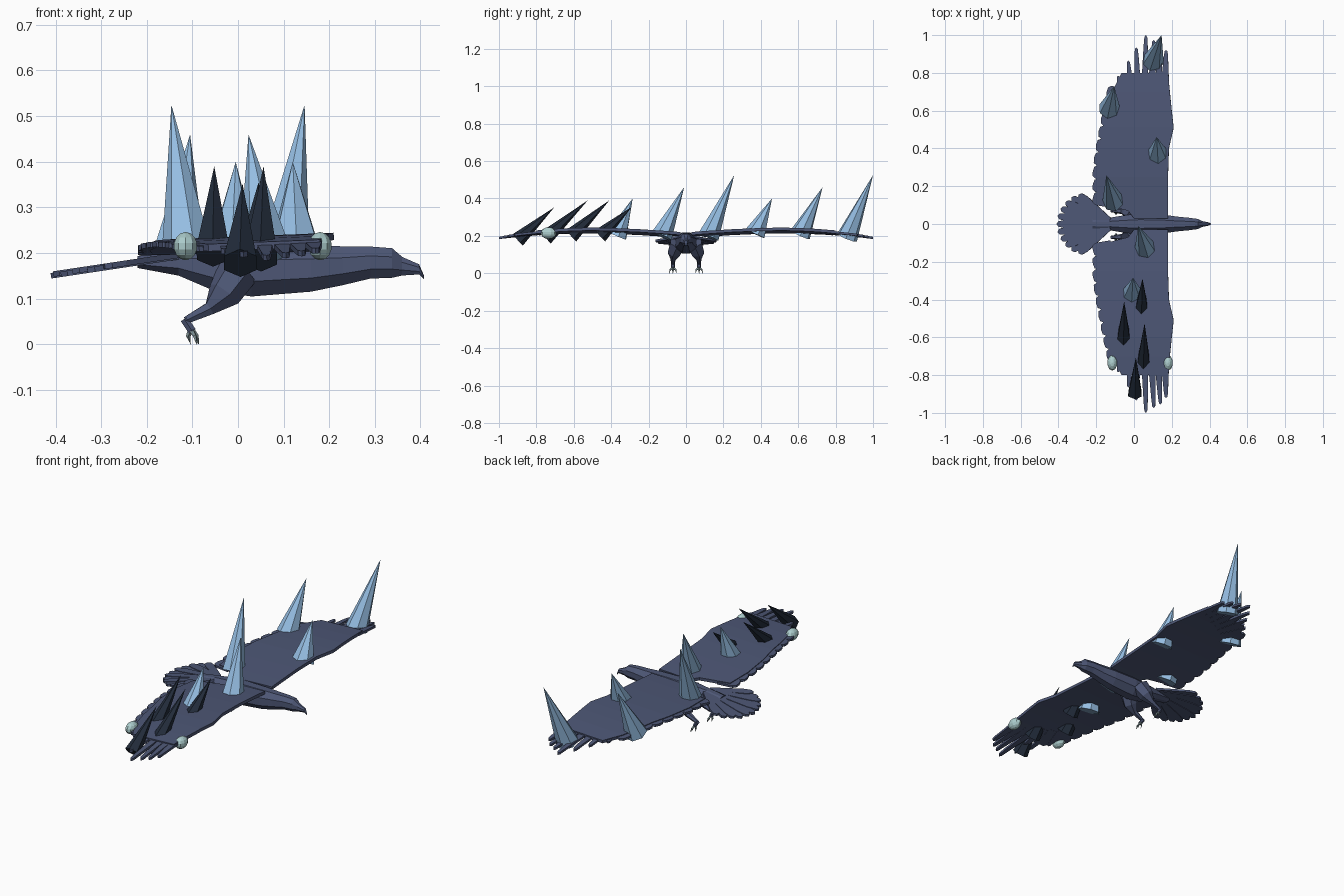
import bpy, bmesh, math
from mathutils import Vector

if "Cube" in bpy.data.objects:
    bpy.data.objects.remove(bpy.data.objects["Cube"])


def material(name, rgb):
    m = bpy.data.materials.new(name)
    m.use_nodes = True
    m.diffuse_color = (*rgb, 1)
    m.node_tree.nodes["Principled BSDF"].inputs["Base Color"].default_value = (*rgb, 1)
    return m


SLATE = material("slate plumage", (.075, .095, .18))
ICE = material("ice blue", (.30, .51, .76))
DARK = material("dark stone", (.016, .025, .043))
PALE = material("pale teal", (.42, .62, .62))
CLAW = material("claw grey", (.2, .27, .28))


def finish(bm, name, mat, thickness=0, mirror=False):
    bmesh.ops.recalc_face_normals(bm, faces=bm.faces)
    me = bpy.data.meshes.new(name)
    bm.to_mesh(me)
    bm.free()
    ob = bpy.data.objects.new(name, me)
    bpy.context.collection.objects.link(ob)
    me.materials.append(mat)
    if thickness:
        mod = ob.modifiers.new("thickness", 'SOLIDIFY')
        mod.thickness = thickness
        mod.offset = 0
    if mirror:
        mod = ob.modifiers.new("mirror", 'MIRROR')
        mod.use_axis = (False, True, False)
        mod.use_mirror_merge = False
    return ob


def loft(bm, rings):
    """Skin a list of vertex rings and cap both ends."""
    rows = [[bm.verts.new(p) for p in ring] for ring in rings]
    n = len(rows[0])
    for a, b in zip(rows, rows[1:]):
        for i in range(n):
            j = (i + 1) % n
            bm.faces.new((a[i], a[j], b[j], b[i]))
    bm.faces.new(rows[0])
    bm.faces.new(rows[-1])


def tube(bm, path, sides=6):
    """Tapered limb through (point, radius) pairs."""
    rings = []
    for k, (p, r) in enumerate(path):
        a, b = path[max(k - 1, 0)][0], path[min(k + 1, len(path) - 1)][0]
        q = (Vector(b) - Vector(a)).to_track_quat('Z', 'Y')
        rings.append([Vector(p) + q @ Vector((r * math.cos(t), r * math.sin(t), 0))
                      for t in (math.tau * i / sides for i in range(sides))])
    loft(bm, rings)


def blade(bm, root, tip, w_root, w_tip, height):
    """Flat feather from root to tip, lying on a height function."""
    root, tip = Vector(root), Vector(tip)
    d = tip - root
    s = Vector((-d.y, d.x)).normalized()
    mid, end = root + d * .8, root + d * .96
    pts = [root + s * w_root, mid + s * w_tip, end + s * w_tip * .7, tip,
           end - s * w_tip * .7, mid - s * w_tip, root - s * w_root]
    bm.faces.new([bm.verts.new((p.x, p.y, height(p.x, p.y))) for p in pts])


# Body: octagonal loft from beak tip to tail root (x, z, half width, half height)
SECTIONS = [(.408, .146, .003, .004), (.397, .164, .009, .012), (.36, .171, .017, .022),
            (.338, .178, .029, .035), (.29, .179, .036, .038), (.23, .172, .042, .046),
            (.16, .166, .053, .055), (.03, .161, .06, .061), (-.05, .165, .05, .053),
            (-.13, .178, .036, .03), (-.22, .18, .03, .014)]
bm = bmesh.new()
loft(bm, [[(x, w * math.cos(t), z + h * math.sin(t))
           for t in (math.tau * (i + .5) / 8 for i in range(8))]
          for x, z, w, h in SECTIONS])
finish(bm, "body", SLATE)

# Tail: fan of overlapping feathers
bm = bmesh.new()
for i in range(11):
    f = (i - 5) / 5
    a, length = f * math.radians(44), .28 - .055 * f * f
    tip = (-.13 - length * math.cos(a), length * math.sin(a))
    blade(bm, (-.13, f * .02), tip, .014, .022,
          lambda x, y, o=(i % 2) * .003: .192 + (x + .15) * .15 - o)
finish(bm, "tail_feathers", SLATE, .012)


# Wing height: gentle arch along the span, slightly raised leading edge
def wing_z(x, y):
    y = abs(y)
    arch = .205 + .025 * math.sin(math.pi * min(y, .5)) if y < .5 else .23 - .155 * (y - .5) ** 2
    return arch + .04 * (x - .05)


# Wing panel (span, leading x, trailing x)
STATIONS = [(.03, .18, .0), (.07, .18, -.03), (.11, .18, -.185), (.25, .18, -.195),
            (.4, .185, -.18), (.51, .21, -.155), (.6, .2, -.14), (.7, .19, -.115),
            (.8, .18, -.065)]
bm = bmesh.new()
rows = [[bm.verts.new((x, y, wing_z(x, y)))
         for x in (lead + (trail - lead) * k / 3 for k in range(4))]
        for y, lead, trail in STATIONS]
for a, b in zip(rows, rows[1:]):
    for k in range(3):
        bm.faces.new((a[k], a[k + 1], b[k + 1], b[k]))
finish(bm, "wings", SLATE, .016, True)

# Trailing feathers and spread wing tip fingers
bm = bmesh.new()
for i in range(9):
    y = .14 + .07 * i
    x = -.218 + .22 * max(0, y - .3) ** 1.2
    blade(bm, (x + .1, y - .02), (x, y), .034, .036, lambda x, y: wing_z(x, y) - .002)
for i, (x, y) in enumerate([(.17, .92), (.14, .955), (.105, .975), (.063, 1.0),
                            (.012, .935), (-.03, .865), (-.085, .785)]):
    blade(bm, (.165 - .036 * i, .76 - .02 * i), (x, y), .02, .011,
          lambda x, y: wing_z(x, y) - .003)
finish(bm, "wing_feathers", SLATE, .012, True)

# Legs: thigh, shank and foot
bm = bmesh.new()
tube(bm, [((.0, .045, .16), .045), ((-.03, .062, .11), .038),
          ((-.062, .068, .078), .016), ((-.115, .07, .052), .009)])
tube(bm, [((-.118, .07, .055), .010), ((-.1, .07, .028), .010)])
finish(bm, "legs", SLATE, mirror=True)

# Talons
bm = bmesh.new()
for dx, dy in ((.0, -.016), (.004, 0), (.0, .016), (-.014, 0)):
    tube(bm, [((-.103, .07, .032), .007), ((-.095 + dx, .07 + dy, .018), .005),
              ((-.09 + dx, .07 + dy * 1.2, .0), .001)], 4)
finish(bm, "talons", CLAW, mirror=True)


# Leaning spikes
def spike(name, base, apex, radius, mat, sides):
    base, apex = Vector(base), Vector(apex)
    axis = apex - base
    bm = bmesh.new()
    bmesh.ops.create_cone(bm, cap_ends=True, segments=sides, radius1=radius,
                          radius2=0, depth=axis.length)
    ob = finish(bm, name, mat)
    ob.location = (base + apex) / 2
    ob.rotation_euler = axis.to_track_quat('Z', 'Y').to_euler()


for i, (base, apex) in enumerate([
        ((.1, .86, .19), (.146, 1.0, .525)), ((-.13, .61, .205), (-.105, .73, .46)),
        ((.125, .37, .21), (.12, .46, .4)), ((-.11, .12, .195), (-.146, .258, .525)),
        ((.06, -.13, .2), (.023, -.01, .46)), ((-.01, -.37, .2), (-.005, -.285, .4))]):
    spike(f"ice_spike_{i + 1}", base, apex, .058, ICE, 7)

for i, (base, apex) in enumerate([
        ((.04, -.46, .2), (.045, -.29, .355)), ((-.055, -.615, .2), (-.052, -.41, .39)),
        ((.05, -.75, .19), (.056, -.525, .39)), ((.005, -.9, .178), (.01, -.705, .352))]):
    spike(f"dark_spike_{i + 1}", base, apex, .041, DARK, 6)

# Pale orbs on the right wing edges
for name, x in (("front_orb", .18), ("rear_orb", -.115)):
    bm = bmesh.new()
    bmesh.ops.create_uvsphere(bm, u_segments=10, v_segments=7, radius=1)
    bmesh.ops.scale(bm, vec=(.027, .042, .031), verts=bm.verts)
    finish(bm, name, PALE).location = (x, -.735, .215)
